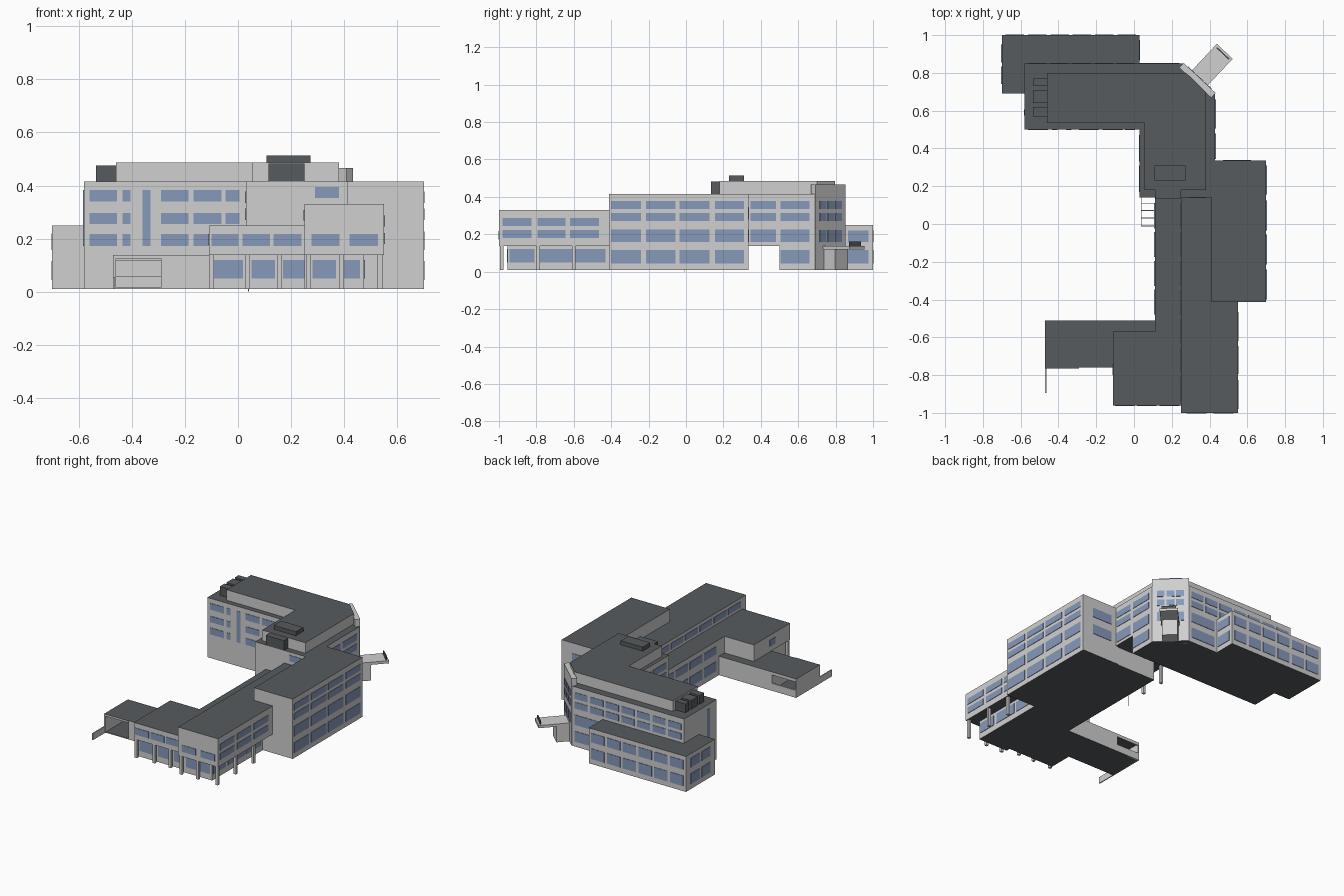
import bpy, bmesh
from mathutils import Vector

if "Cube" in bpy.data.objects:
    bpy.data.objects.remove(bpy.data.objects["Cube"])


def material(name, rgb):
    m = bpy.data.materials.new(name)
    m.diffuse_color = (*rgb, 1)
    m.use_nodes = True
    m.node_tree.nodes["Principled BSDF"].inputs["Base Color"].default_value = m.diffuse_color
    return m


WALL = material("light grey wall", (0.63, 0.63, 0.63))
ROOF = material("dark grey roof", (0.095, 0.105, 0.11))
GLASS = material("blue glass", (0.24, 0.32, 0.50))


def add_prism(bm, pts, z0, z1):
    lo = [bm.verts.new((x, y, z0)) for x, y in pts]
    hi = [bm.verts.new((x, y, z1)) for x, y in pts]
    bm.faces.new(lo[::-1])
    bm.faces.new(hi)
    n = len(pts)
    for i in range(n):
        j = (i + 1) % n
        bm.faces.new((lo[i], lo[j], hi[j], hi[i]))


def finish(name, bm, mats):
    """Two materials: the second goes on flat (roof and underside) faces."""
    bmesh.ops.recalc_face_normals(bm, faces=bm.faces)
    bm.normal_update()
    if len(mats) > 1:
        for f in bm.faces:
            f.material_index = int(abs(f.normal.z) > 0.5)
    me = bpy.data.meshes.new(name)
    bm.to_mesh(me)
    bm.free()
    for m in mats:
        me.materials.append(m)
    ob = bpy.data.objects.new(name, me)
    bpy.context.collection.objects.link(ob)
    return ob


def prism(name, pts, z0, z1, mats=(WALL, ROOF)):
    bm = bmesh.new()
    add_prism(bm, pts, z0, z1)
    return finish(name, bm, mats)


def rect(x0, x1, y0, y1):
    return [(x0, y0), (x1, y0), (x1, y1), (x0, y1)]


def boxes(name, items, mats=(WALL,)):
    bm = bmesh.new()
    for x0, x1, y0, y1, z0, z1 in items:
        add_prism(bm, rect(x0, x1, y0, y1), z0, z1)
    return finish(name, bm, mats)


def windows(name, origin, direction, spans, rows):
    """Thin glass plates along a wall line, one per span and row."""
    o, d = Vector(origin), Vector(direction).normalized()
    n = Vector((d.y, -d.x)) * 0.003
    bm = bmesh.new()
    for a, b in spans:
        for z0, z1 in rows:
            p, q = o + d * a, o + d * b
            add_prism(bm, [p + n, q + n, q - n, p - n], z0, z1)
    finish(name, bm, (GLASS,))


def even(a, b, n, gap=0.02):
    w = (b - a + gap) / n
    return [(a + i * w, a + (i + 1) * w - gap) for i in range(n)]


X, Y = (1, 0), (0, 1)
B = 0.01       # ground level
F1 = 0.138     # underside of the upper floors
TOP = 0.415    # main roof

# Main building volumes
prism("rear_low_block", rect(-0.70, 0.03, 0.69, 1.0), B, 0.25)
prism("main_ground_floor", [(-0.58, 0.50), (0.43, 0.50), (0.43, 0.69), (0.26, 0.85), (-0.58, 0.85)], B, F1)
prism("main_upper_floors", [(-0.58, 0.50), (0.03, 0.50), (0.03, 0.14), (0.43, 0.14),
                            (0.43, 0.69), (0.26, 0.85), (-0.58, 0.85)], F1, TOP)
prism("penthouse", [(-0.46, 0.535), (0.055, 0.535), (0.055, 0.18), (0.38, 0.18), (0.38, 0.70),
                    (0.28, 0.797), (-0.46, 0.797)], TOP, 0.486)
prism("east_block", rect(0.41, 0.70, -0.413, 0.335), B, TOP)
prism("south_tall_wing", [(0.25, -1.0), (0.55, -1.0), (0.55, -0.41), (0.41, -0.41),
                          (0.41, 0.14), (0.25, 0.14)], F1, 0.33)
prism("south_low_wing", [(-0.11, -0.96), (0.25, -0.96), (0.25, 0.14), (0.11, 0.14),
                         (0.11, -0.57), (-0.11, -0.57)], F1, 0.25)
prism("south_ground_floor", [(-0.10, -0.925), (0.25, -0.925), (0.25, -0.955), (0.475, -0.955), (0.475, -0.41),
                             (0.43, -0.41), (0.43, 0.33), (0.11, 0.33), (0.11, -0.57), (-0.10, -0.57)], B, F1)

# Rooftop equipment
boxes("roof_units", [(-0.535, -0.46, y0, y1, TOP, 0.475)
                     for y0, y1 in ((0.57, 0.62), (0.64, 0.71), (0.73, 0.77))], (ROOF,))
boxes("roof_plant", [(0.108, 0.273, 0.23, 0.31, 0.486, 0.513),
                     (0.115, 0.25, 0.135, 0.18, TOP, 0.483)], (ROOF,))

# Columns under the raised floors
cols = [(x, -0.945) for x in (-0.10, 0.035, 0.155)]
cols += [(x, -0.985) for x in (0.265, 0.39, 0.535)]
cols += [(0.535, y) for y in (-0.79, -0.60)]
cols += [(0.05, 0.155), (0.05, 0.325)]
boxes("columns", [(x - 0.009, x + 0.009, y - 0.009, y + 0.009, B, F1) for x, y in cols])

# Small open frame beside the link wing
boxes("open_frame", [(0.037, 0.11, y, y + 0.004, 0.130, 0.136) for y in (-0.012, 0.03, 0.07, 0.105)]
      + [(0.037, 0.041, -0.012, 0.14, 0.130, 0.136), (0.037, 0.041, -0.012, -0.008, 0, 0.130)])

# Loading dock with openings to the front and back
prism("dock_building", rect(-0.29, 0.11, -0.76, -0.51), B, F1)
prism("dock_roof", rect(-0.47, -0.29, -0.765, -0.51), 0.125, F1)
boxes("dock_floor", [(-0.465, -0.29, -0.76, -0.51, B, 0.016)], (WALL, ROOF))
boxes("dock_walls", [(-0.47, -0.46, -0.765, -0.51, B, 0.125),
                     (-0.46, -0.29, -0.52, -0.51, B, 0.06),
                     (-0.46, -0.29, -0.52, -0.51, 0.117, 0.125),
                     (-0.47, -0.463, -0.895, -0.765, B, 0.055)])

# Angled entrance on the cut corner
centre, along = Vector((0.345, 0.77)), Vector((-0.17, 0.16)).normalized()
out = Vector((-along.y, along.x)) * -1
out = out if out.x > 0 else -out


def angled(t0, t1, w):
    return [centre + out * t + along * s * w / 2 for t, s in ((t0, -1), (t1, -1), (t1, 1), (t0, 1))]


prism("entrance_wall", angled(-0.03, 0.004, 0.233), B, 0.465, (WALL,))
prism("entrance_lobby", angled(0, 0.085, 0.10), B, 0.122, (WALL,))
prism("entrance_canopy", angled(0, 0.198, 0.115), 0.120, 0.138, (WALL,))
prism("canopy_end_panel", angled(0.180, 0.186, 0.09), 0.138, 0.162, (ROOF,))
windows("entrance_windows", centre + out * 0.004, along, even(-0.085, 0.085, 3, 0.012),
        [(0.158, 0.222), (0.27, 0.313), (0.335, 0.378)])

# East windows
HI = [(0.335, 0.378), (0.27, 0.313)]
MID, LOW = (0.158, 0.226), (0.045, 0.115)
windows("east_block_windows", (0.70, 0), Y,
        [(-0.40, -0.24), (-0.215, -0.055), (-0.035, 0.125), (0.155, 0.31)], HI + [MID, LOW])
windows("main_east_windows", (0.43, 0), Y, [(0.345, 0.48), (0.505, 0.66)], HI + [MID])
windows("main_east_low_windows", (0.43, 0), Y, [(0.505, 0.66)], [LOW])
windows("south_wing_east_windows", (0.55, 0), Y,
        [(-0.98, -0.825), (-0.795, -0.645), (-0.62, -0.465)], [(0.245, 0.287), (0.18, 0.222)])
windows("south_ground_east_windows", (0.475, 0), Y,
        [(-0.945, -0.81), (-0.785, -0.61), (-0.59, -0.43)], [(0.05, 0.12)])
windows("rear_block_east_windows", (0.03, 0), Y, [(0.865, 0.975)], [LOW, (0.158, 0.22)])

# South windows
FRONT = (0.172, 0.217)
windows("main_south_windows", (0, 0.50), X,
        [(-0.56, -0.455), (-0.435, -0.405), (-0.29, -0.187), (-0.168, -0.062), (-0.047, 0.005)],
        [(0.34, 0.383), (0.255, 0.296), FRONT])
windows("stair_window_south", (0, 0.50), X, [(-0.36, -0.33)], [(0.172, 0.383)])
windows("low_wing_south_windows", (0, -0.96), X, [(-0.10, 0.002), (0.017, 0.12), (0.134, 0.24)], [FRONT])
windows("tall_wing_south_windows", (0, -1.0), X, [(0.277, 0.383), (0.42, 0.527)], [FRONT])
windows("main_wing_south_window", (0, 0.14), X, [(0.29, 0.38)], [(0.353, 0.394)])
windows("ground_south_windows_west", (0, -0.925), X, [(-0.09, 0.018), (0.05, 0.14), (0.17, 0.25)], [(0.05, 0.12)])
windows("ground_south_windows_east", (0, -0.955), X, [(0.28, 0.37), (0.387, 0.46)], [(0.05, 0.12)])

# North windows
windows("rear_block_north_windows", (0, 1.0), X, even(-0.68, 0.01, 6), [LOW, (0.158, 0.22)])
windows("main_north_windows", (0, 0.85), X, even(-0.56, 0.24, 7), HI)
windows("main_north_low_windows", (0, 0.85), X, [(0.05, 0.24)], [LOW, MID])
windows("east_block_north_windows", (0, 0.335), X, [(0.47, 0.62)], [MID, (0.28, 0.345)])

# West windows
windows("rear_block_west_windows", (-0.70, 0), Y, even(0.74, 0.95, 2), [LOW, (0.158, 0.22)])
windows("stair_window_west", (-0.58, 0), Y, [(0.575, 0.605)], [(0.172, 0.383)])
windows("main_wing_west_windows", (0.03, 0), Y, even(0.17, 0.47, 2), HI + [MID])
windows("tall_wing_west_windows", (0.25, 0), Y, even(-0.94, 0.11, 7), [(0.268, 0.308)])
windows("link_west_windows", (0.11, 0), Y, even(-0.48, 0.11, 4), [(0.165, 0.217), (0.05, 0.115)])
windows("low_wing_west_window", (-0.11, 0), Y, [(-0.80, -0.74)], [(0.175, 0.217)])
